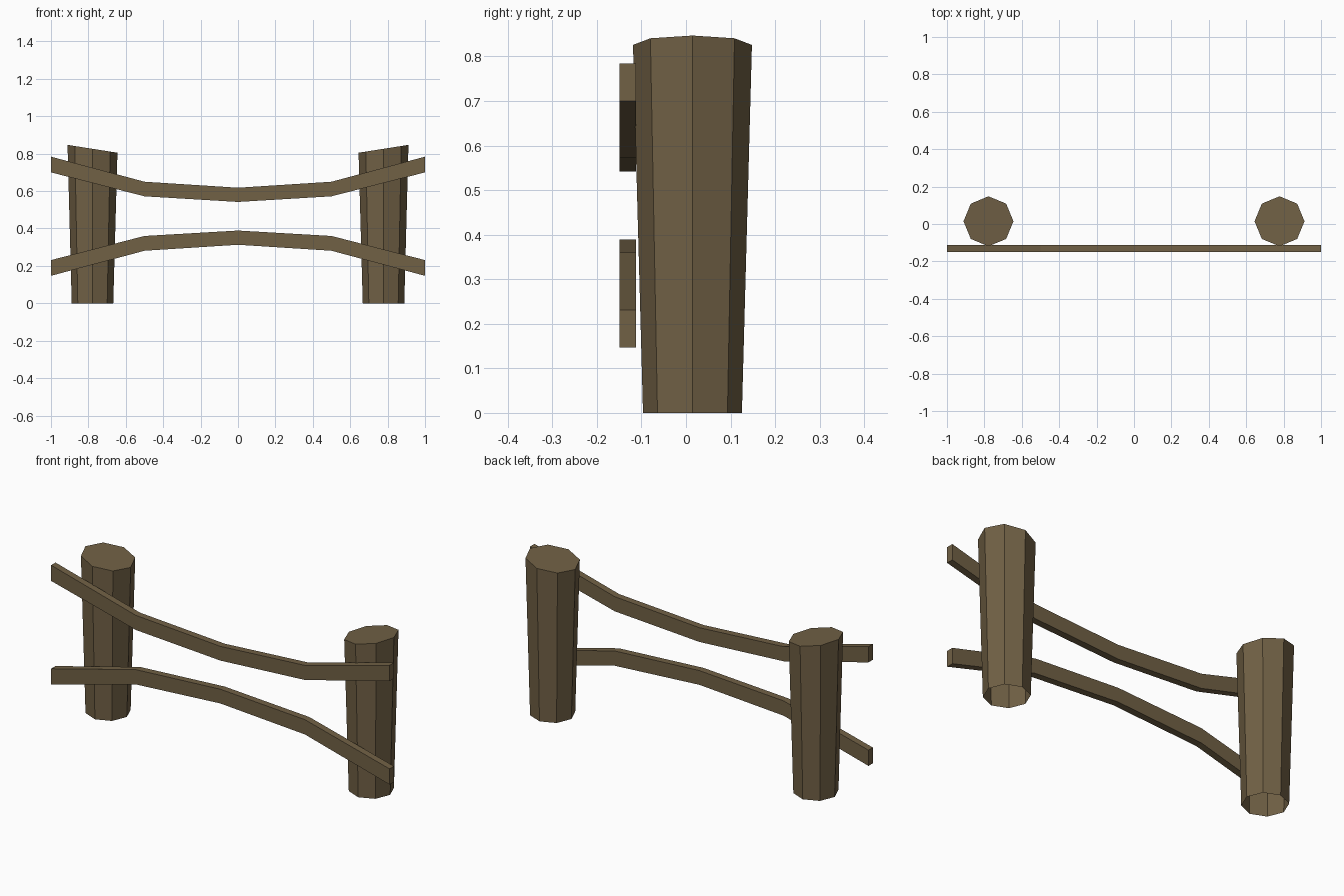
import bpy, bmesh, math

if "Cube" in bpy.data.objects:
    bpy.data.objects.remove(bpy.data.objects["Cube"])

wood = bpy.data.materials.new("brown wood")
wood.diffuse_color = (0.165, 0.119, 0.060, 1.0)
wood.use_nodes = True
wood.node_tree.nodes["Principled BSDF"].inputs["Base Color"].default_value = wood.diffuse_color


def make_object(name, bm):
    bmesh.ops.recalc_face_normals(bm, faces=bm.faces)
    mesh = bpy.data.meshes.new(name)
    bm.to_mesh(mesh)
    bm.free()
    mesh.materials.append(wood)
    obj = bpy.data.objects.new(name, mesh)
    bpy.context.collection.objects.link(obj)
    return obj


def post(name, side):
    """Eight-sided post, wider at the slanted top, open underneath."""
    cx, cy, r0, r1 = 0.778, 0.0145, 0.111, 0.1335
    bm = bmesh.new()
    bottom, top = [], []
    for i in range(8):
        a = i * math.pi / 4
        c, s = math.cos(a), math.sin(a)
        bottom.append(bm.verts.new((side * (cx + r0 * c), cy + r0 * s, 0)))
        # top slopes down towards the middle of the fence
        top.append(bm.verts.new((side * (cx + r1 * c), cy + r1 * s, 0.826 + 0.021 * c)))
    for i in range(8):
        j = (i + 1) % 8
        bm.faces.new((bottom[i], bottom[j], top[j], top[i]))
    bm.faces.new(top)
    # orient outward explicitly because the bottom is open
    obj = make_object(name, bm)
    if obj.data.polygons[8].normal.z < 0:
        obj.data.flip_normals()


def rail(name, half):
    """Bent plank; half lists (x, low z, high z) from the middle outwards."""
    stations = [(-x, lo, hi) for x, lo, hi in half[:0:-1]] + half
    bm = bmesh.new()
    rings = [[bm.verts.new(p) for p in ((x, -0.149, lo), (x, -0.112, lo),
                                        (x, -0.112, hi), (x, -0.149, hi))]
             for x, lo, hi in stations]
    for a, b in zip(rings, rings[1:]):
        for i in range(4):
            j = (i + 1) % 4
            bm.faces.new((a[i], a[j], b[j], b[i]))
    bm.faces.new(rings[0])
    bm.faces.new(rings[-1])
    make_object(name, bm)


# Posts
post("left_post", -1)
post("right_post", 1)

# Rails: the upper sags, the lower arches
rail("upper_rail", [(0, 0.542, 0.618), (0.5, 0.572, 0.650), (1, 0.700, 0.784)])
rail("lower_rail", [(0, 0.313, 0.389), (0.5, 0.281, 0.360), (1, 0.147, 0.231)])
